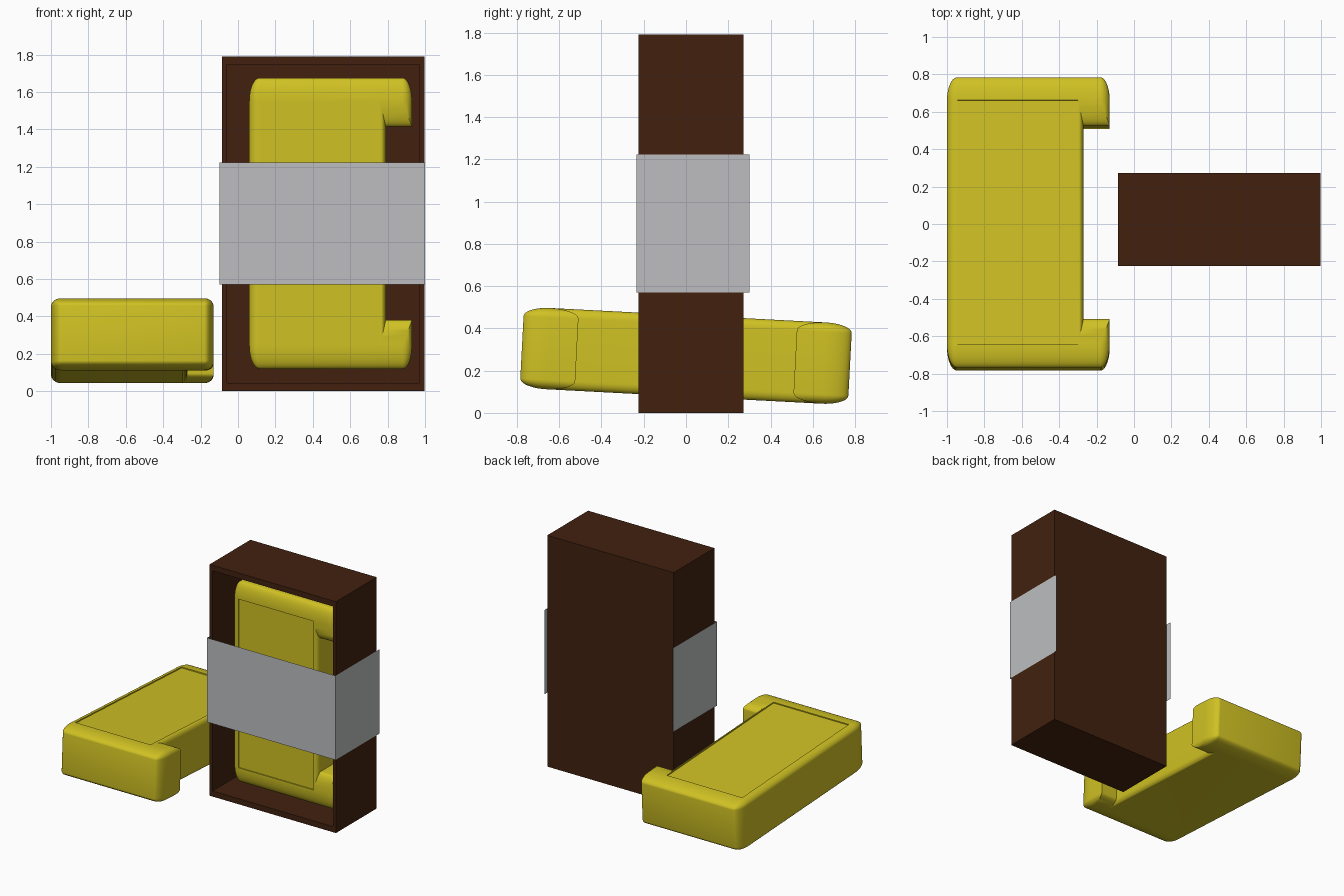
import bpy, bmesh, math

if "Cube" in bpy.data.objects:
    bpy.data.objects.remove(bpy.data.objects["Cube"])


def material(name, rgb):
    m = bpy.data.materials.new(name)
    m.diffuse_color = (*rgb, 1)
    m.use_nodes = True
    m.node_tree.nodes["Principled BSDF"].inputs["Base Color"].default_value = m.diffuse_color
    return m


YELLOW = material("yellow", (0.63, 0.535, 0.017))
BROWN = material("dark brown", (0.054, 0.0155, 0.0047))
GREY = material("light grey", (0.51, 0.515, 0.525))


def finish(bm, name, mat, recalc=True):
    bmesh.ops.remove_doubles(bm, verts=bm.verts, dist=1e-5)
    if recalc:
        bmesh.ops.recalc_face_normals(bm, faces=bm.faces)
    me = bpy.data.meshes.new(name)
    bm.to_mesh(me)
    bm.free()
    me.materials.append(mat)
    ob = bpy.data.objects.new(name, me)
    bpy.context.collection.objects.link(ob)
    return ob


# C-shaped block: stacked rings of the outline, each inset along an elliptical curve
W, HL, HT, RISE = 0.87, 0.7775, 0.1925, 0.045
END, LEFT, TIP, INNER = 0.125, 0.055, 0.05, 0.03


def outline(t):
    r, f, n = math.cos(t), 1 - math.cos(t), 10
    arc = [math.pi / 2 * i / n for i in range(n + 1)]
    yc = HL - END
    yi = 0.5175 + f * (yc - 0.5175)
    half = [(W - INNER - 0.11 - f * INNER, yi), (W - f * TIP, yi)]
    half += [(W - TIP + TIP * r * math.cos(a), yc + END * r * math.sin(a)) for a in arc]
    half += [(LEFT - LEFT * r * math.sin(a), yc + END * r * math.cos(a)) for a in arc]
    return half + [(x, -y) for x, y in reversed(half)]


def c_block(name):
    bm = bmesh.new()
    n = 10
    ts = [math.pi / 2 * i / n for i in range(n + 1)]
    levels = [(t, -(HT - RISE) - RISE * math.sin(t)) for t in reversed(ts)]
    levels += [(t, HT - RISE + RISE * math.sin(t)) for t in ts]
    rings = [[bm.verts.new((x - W / 2, y, z)) for x, y in outline(t)] for t, z in levels]
    for a, b in zip(rings, rings[1:]):
        for i in range(len(a)):
            j = (i + 1) % len(a)
            bm.faces.new((a[i], a[j], b[j], b[i]))
    # flat panels, the upper one slightly sunk
    x0, x1, y1 = LEFT - W / 2, W / 2 - 0.14 - INNER, HL - END
    rect = [(x0, -y1), (x1, -y1), (x1, y1), (x0, y1)]
    bm.faces.new([bm.verts.new((x, y, -HT)) for x, y in rect])
    top = [bm.verts.new((x, y, HT)) for x, y in rect]
    low = [bm.verts.new((x, y, HT - 0.008)) for x, y in rect]
    for i in range(4):
        j = (i + 1) % 4
        bm.faces.new((top[i], top[j], low[j], low[i]))
    bm.faces.new(low)
    ob = finish(bm, name, YELLOW)
    bpy.ops.object.select_all(action='DESELECT')
    ob.select_set(True)
    bpy.context.view_layer.objects.active = ob
    bpy.ops.object.shade_smooth_by_angle(angle=math.radians(32))
    return ob


loose = c_block("loose_block")
loose.location = (-0.565, 0, 0.27)
loose.rotation_euler = (math.radians(-3), 0, 0)

boxed = c_block("boxed_block")
boxed.location = (0.495, 0.0325, 0.8975)
boxed.rotation_euler = (math.radians(90), 0, 0)

# open-fronted tray
X0, X1, Y0, Y1, H = -0.085, 0.996, -0.225, 0.273, 1.79
bm = bmesh.new()


def loop(x0, x1, z0, z1, y):
    return [bm.verts.new((x, y, z)) for x, z in ((x0, z0), (x1, z0), (x1, z1), (x0, z1))]


inner = (X0 + 0.025, X1 - 0.025, 0.043, H - 0.043)
loops = [loop(X0, X1, 0, H, Y1), loop(X0, X1, 0, H, Y0),
         loop(*inner, Y0), loop(*inner, Y1 - 0.025)]
for a, b in zip(loops, loops[1:]):
    for i in range(4):
        j = (i + 1) % 4
        bm.faces.new((a[i], a[j], b[j], b[i]))
bm.faces.new(loops[0])
bm.faces.new(loops[-1])
finish(bm, "open_tray", BROWN)

# paper band: thin sheet around the front and both sides
bm = bmesh.new()
path = [(-0.1, 0.3), (-0.1, -0.235), (1.0, -0.235), (1.0, 0.3)]
lo = [bm.verts.new((x, y, 0.57)) for x, y in path]
hi = [bm.verts.new((x, y, 1.222)) for x, y in path]
for i in range(3):
    bm.faces.new((lo[i], lo[i + 1], hi[i + 1], hi[i]))
finish(bm, "paper_band", GREY, recalc=False)
